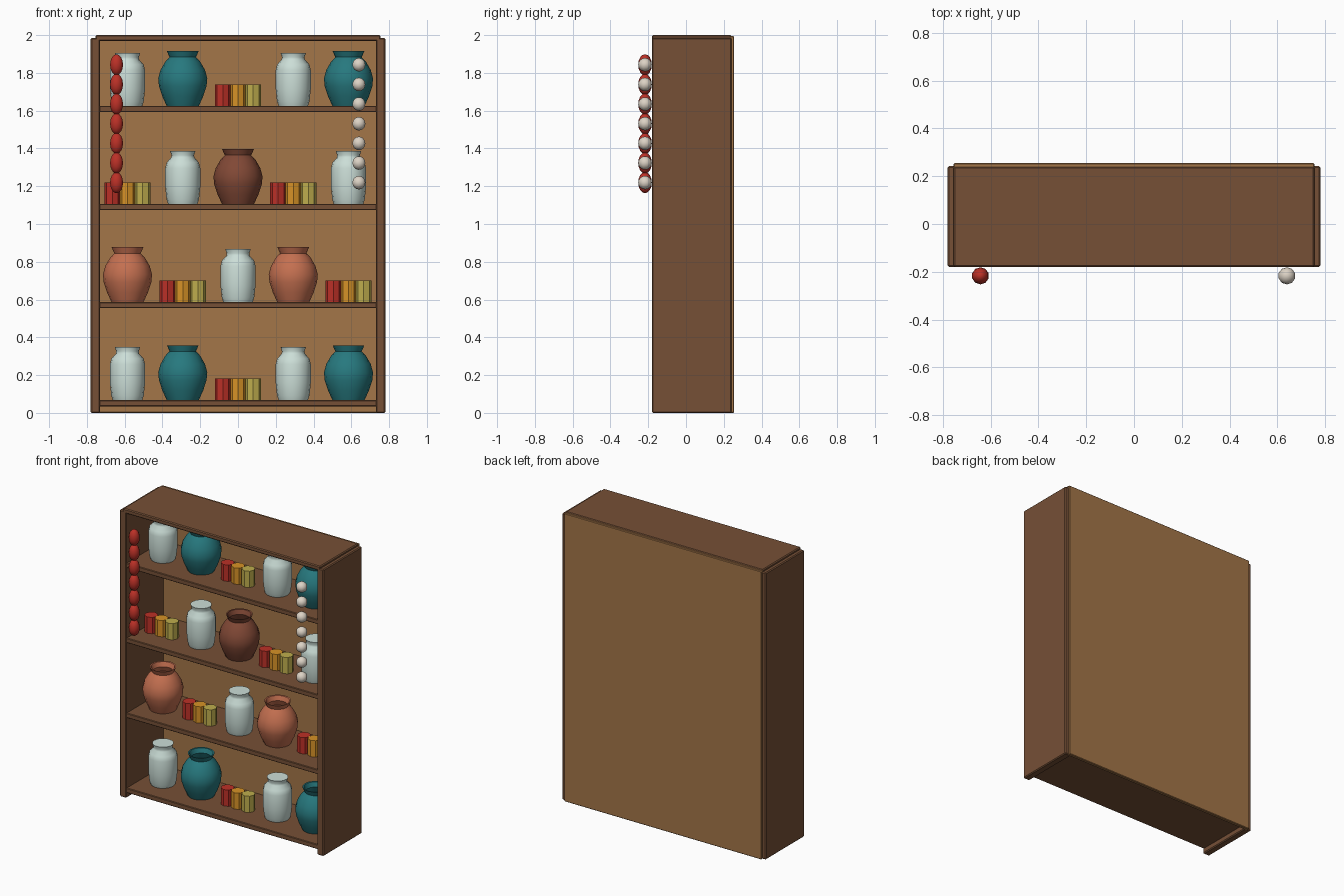
import bpy, bmesh, math
from mathutils import Matrix

if "Cube" in bpy.data.objects:
    bpy.data.objects.remove(bpy.data.objects["Cube"])


def material(name, r, g, b):
    m = bpy.data.materials.new(name)
    m.diffuse_color = (r, g, b, 1)
    m.use_nodes = True
    node = next(n for n in m.node_tree.nodes if n.type == "BSDF_PRINCIPLED")
    node.inputs["Base Color"].default_value = (r, g, b, 1)
    node.inputs["Roughness"].default_value = 0.8
    return m


WOOD = material("dark wood", 0.18, 0.08, 0.037)
PANEL = material("light wood", 0.37, 0.18, 0.066)
PALE = material("pale glaze", 0.6, 0.73, 0.68)
TEAL = material("teal glaze", 0.02, 0.19, 0.21)
CLAY = material("terracotta", 0.55, 0.16, 0.08)
BROWN = material("brown clay", 0.22, 0.065, 0.036)
RED = material("red", 0.5, 0.03, 0.02)
ORANGE = material("orange", 0.68, 0.29, 0.02)
OLIVE = material("olive yellow", 0.52, 0.42, 0.075)
IVORY = material("ivory", 0.72, 0.65, 0.56)


def finish(bm, name, mat, smooth=None):
    mesh = bpy.data.meshes.new(name)
    bm.to_mesh(mesh)
    bm.free()
    mesh.materials.append(mat)
    ob = bpy.data.objects.new(name, mesh)
    bpy.context.collection.objects.link(ob)
    if smooth:
        bpy.ops.object.select_all(action="DESELECT")
        ob.select_set(True)
        bpy.context.view_layer.objects.active = ob
        bpy.ops.object.shade_smooth_by_angle(angle=math.radians(smooth))
    return ob


def board(name, mat, low, high, bevel=0.006):
    bm = bmesh.new()
    bmesh.ops.create_cube(bm, size=1)
    for v in bm.verts:
        v.co = [low[i] if v.co[i] < 0 else high[i] for i in range(3)]
    bmesh.ops.bevel(bm, geom=bm.edges[:], offset=bevel, segments=1,
                    affect="EDGES")
    return finish(bm, name, mat)


def turned(name, mat, profile, x, y, z, sides=16, smooth=40, cap_top=True):
    """Stack rings of (radius, height) into a turned shape."""
    bm = bmesh.new()
    rings = []
    for r, h in profile:
        rings.append([bm.verts.new((x + r * math.cos(a), y + r * math.sin(a), z + h))
                      for a in (math.tau * i / sides for i in range(sides))])
    for lower, upper in zip(rings, rings[1:]):
        for i in range(sides):
            j = (i + 1) % sides
            bm.faces.new((lower[i], lower[j], upper[j], upper[i]))
    bm.faces.new(rings[0][::-1])
    if cap_top:
        bm.faces.new(rings[-1])
    return finish(bm, name, mat, smooth)


# Cabinet carcass
for side, sx in (("left", 1), ("right", -1)):
    x0, x1 = sorted((0.73 * sx, 0.78 * sx))
    board(side + "_side", WOOD, (x0, -0.18, 0), (x1, 0.242, 1.985))
board("top_board", WOOD, (-0.755, -0.18, 1.968), (0.755, 0.24, 2.0))
board("back_panel", PANEL, (-0.755, 0.23, 0), (0.755, 0.255, 1.995), 0.004)

# Pottery
JAR = [(0.078, 0), (0.086, 0.025), (0.093, 0.09), (0.093, 0.19), (0.085, 0.22),
       (0.062, 0.245), (0.06, 0.258), (0.067, 0.28)]
VASE = [(0.085, 0), (0.108, 0.05), (0.126, 0.105), (0.13, 0.145), (0.118, 0.19),
        (0.092, 0.235), (0.07, 0.258), (0.084, 0.29),
        (0.075, 0.288), (0.063, 0.258), (0.08, 0.22)]


def jar(name, x, z):
    turned(name + "_jar", PALE, JAR, x, 0.015, z)


def vase(mat):
    return lambda name, x, z: turned(name + "_vase", mat, VASE, x, 0.015, z)


def tins(name, x, z):
    for i, mat in enumerate((RED, ORANGE, OLIVE)):
        turned(f"{name}_tin_{i + 1}", mat, [(0.043, 0), (0.043, 0.113)],
               x + 0.08 * (i - 1), 0.0, z, sides=8, smooth=None)


teal, clay, brown = vase(TEAL), vase(CLAY), vase(BROWN)
ROWS = [
    (jar, teal, tins, jar, teal),
    (clay, tins, jar, clay, tins),
    (tins, jar, brown, tins, jar),
    (jar, teal, tins, jar, teal),
]

# Shelves with their goods
for row, goods in enumerate(ROWS):
    z = 0.068 + 0.519 * row
    board(f"shelf_{row + 1}", WOOD, (-0.735, -0.175, z - 0.033), (0.735, 0.235, z), 0.004)
    for col, place in enumerate(goods):
        place(f"row_{row + 1}_place_{col + 1}", 0.2925 * (col - 2), z)

# Hanging strings of beads
for name, mat, x, tall in (("red_bead", RED, -0.643, 1.55), ("ivory_bead", IVORY, 0.64, 1)):
    for i in range(7):
        bm = bmesh.new()
        place = Matrix.Translation((x, -0.217, 1.843 - 0.104 * i))
        bmesh.ops.create_uvsphere(bm, u_segments=10, v_segments=8, radius=0.036,
                                  matrix=place @ Matrix.Diagonal((1, 1, tall, 1)))
        finish(bm, f"{name}_{i + 1}", mat, 60)
